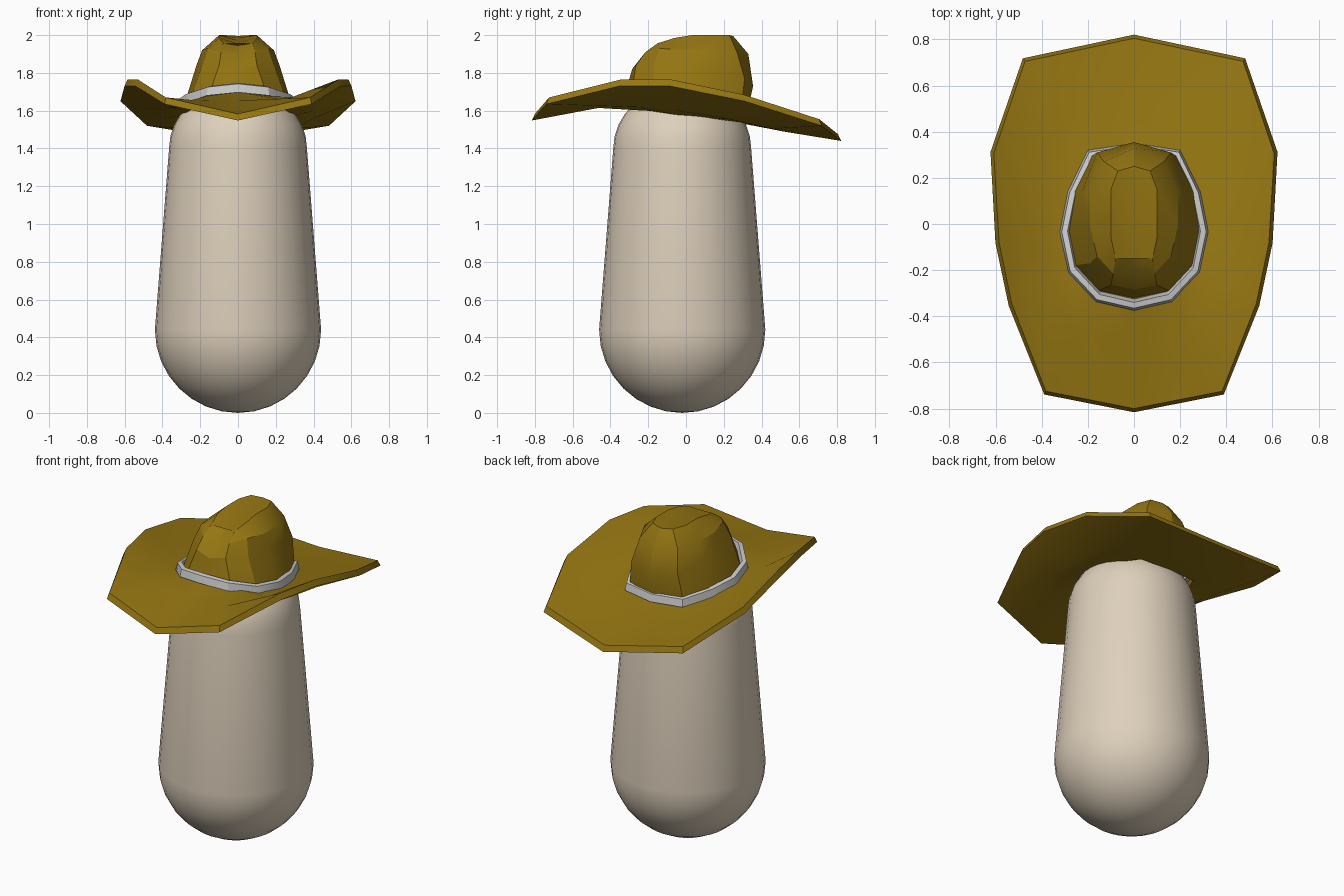
import bpy, math
from mathutils import Vector

if "Cube" in bpy.data.objects:
    bpy.data.objects.remove(bpy.data.objects["Cube"])


def material(name, rgb):
    m = bpy.data.materials.new(name)
    m.diffuse_color = (*rgb, 1)
    m.use_nodes = True
    m.node_tree.nodes["Principled BSDF"].inputs["Base Color"].default_value = m.diffuse_color
    return m


def full_ring(half):
    """Mirror a front-to-back half ring into a closed 12-sided ring."""
    half = [Vector(p) for p in half]
    return half + [Vector((-p.x, p.y, p.z)) for p in half[-2:0:-1]]


def loft(name, rings, mat=None, closed=False, caps=False, angle=35):
    n = len(rings[0])
    verts = [p for r in rings for p in r]
    m = len(rings)
    faces = []
    for i in range(m if closed else m - 1):
        a, b = i * n, ((i + 1) % m) * n
        for j in range(n):
            k = (j + 1) % n
            faces.append((a + j, a + k, b + k, b + j))
    mesh = bpy.data.meshes.new(name)
    mesh.from_pydata(verts, [], faces)
    ob = bpy.data.objects.new(name, mesh)
    bpy.context.collection.objects.link(ob)
    bpy.ops.object.select_all(action='DESELECT')
    ob.select_set(True)
    bpy.context.view_layer.objects.active = ob
    bpy.ops.object.mode_set(mode='EDIT')
    bpy.ops.mesh.select_all(action='SELECT')
    bpy.ops.mesh.remove_doubles(threshold=0.0005)
    bpy.ops.mesh.normals_make_consistent(inside=False)
    bpy.ops.object.mode_set(mode='OBJECT')
    bpy.ops.object.shade_smooth_by_angle(angle=math.radians(angle))
    if mat:
        mesh.materials.append(mat)
    return ob


def shifted(ring, out, dz):
    """Push a ring outward in plan and move it vertically."""
    return [p + Vector((p.x, p.y, 0)).normalized() * out + Vector((0, 0, dz)) for p in ring]


skin = material("body_beige", (0.73, 0.63, 0.50))
felt = material("hat_felt", (0.30, 0.18, 0.006))

# Body: tapered capsule
profile = [(0.44 * math.sin(t), 0.44 - 0.44 * math.cos(t))
           for t in [math.pi / 2 * i / 8 for i in range(9)]]
profile += [(0.365 * math.cos(t), 1.40 + 0.33 * math.sin(t))
            for t in [math.pi / 2 * i / 8 for i in range(9)]]
loft("body", [[Vector((r * math.cos(2 * math.pi * k / 32),
                       r * math.sin(2 * math.pi * k / 32) - 0.02, z)) for k in range(32)]
              for r, z in profile], skin, angle=60)

# Crown: half rings from front centre to back centre
base = full_ring([(0, -.32, 1.70), (.155, -.29, 1.68), (.26, -.18, 1.64), (.29, -.03, 1.615),
                  (.265, .14, 1.60), (.19, .29, 1.58), (0, .32, 1.57)])
wall = full_ring([(0, -.285, 1.82), (.10, -.265, 1.84), (.19, -.17, 1.84), (.22, -.02, 1.84),
                  (.225, .14, 1.82), (.16, .31, 1.77), (0, .355, 1.73)])
shoulder = full_ring([(0, -.20, 1.90), (.09, -.215, 1.91), (.16, -.14, 1.93), (.19, -.01, 1.92),
                      (.19, .14, 1.92), (.13, .27, 1.91), (0, .33, 1.90)])
ridge_half = [(0, -.11, 1.945), (.08, -.15, 1.957), (.10, -.06, 1.985), (.10, .03, 2.0),
              (.10, .15, 2.0), (.07, .23, 2.0), (0, .25, 1.995)]
ridge = full_ring(ridge_half)
# centre crease, collapsed onto the middle line
crease = full_ring([(0, y, min(z, 1.955 + max(0, y + .11) * 0.12)) if 0 < i < 6 else (x, y, z)
                    for i, (x, y, z) in enumerate(ridge_half)])
loft("hat_crown", [base, wall, shoulder, ridge, crease], felt, angle=28)

# Brim: curled plate around the crown
rim = full_ring([(0, -.80, 1.583), (.382, -.725, 1.67), (.53, -.345, 1.765), (.585, -.08, 1.765),
                 (.608, .305, 1.685), (.473, .705, 1.555), (0, .805, 1.475)])
mid = [b.lerp(r, 0.4) - Vector((0, 0, 0.10 * abs(b.lerp(r, 0.4).x) * 0.8))
       for b, r in zip(base, rim)]
loft("hat_brim", [base, mid, rim, shifted(rim, .016, -.035),
                  shifted(mid, 0, -.042), shifted(base, 0, -.042)],
     felt, closed=True, angle=40)

# Hat band: narrow ring at the foot of the crown
band = full_ring([(0, -.375, 1.697), (.165, -.337, 1.68), (.285, -.21, 1.642), (.323, -.035, 1.617),
                  (.288, .14, 1.60), (.20, .32, 1.58), (0, .35, 1.572)])
loft("hat_band", [band, shifted(band, -.010, .045), shifted(band, -.035, .05),
                  shifted(band, -.05, 0)], closed=True, angle=30)
